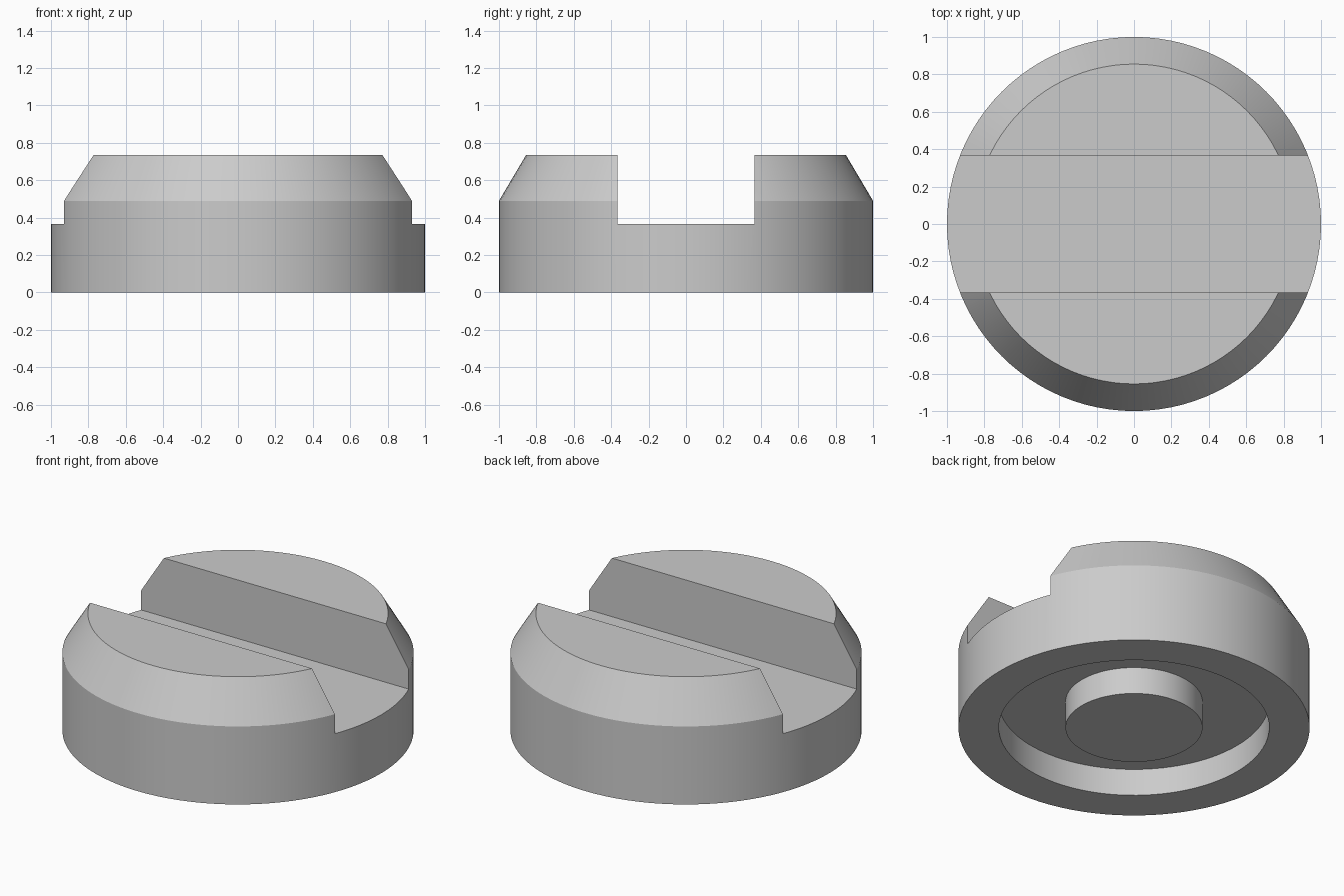
import bpy
import bmesh
import math

default_cube = bpy.data.objects.get("Cube")
if default_cube:
    bpy.data.objects.remove(default_cube, do_unlink=True)

HEIGHT = 0.735
SLOT = 0.367          # half width of the slot and height of its floor
SEGMENTS = 96

grey = bpy.data.materials.new("plain grey")
grey.use_nodes = True
colour = (0.6, 0.6, 0.6, 1)
grey.diffuse_color = colour
grey.node_tree.nodes["Principled BSDF"].inputs["Base Color"].default_value = colour


def make_object(name, bm):
    bmesh.ops.recalc_face_normals(bm, faces=bm.faces)
    mesh = bpy.data.meshes.new(name)
    bm.to_mesh(mesh)
    bm.free()
    obj = bpy.data.objects.new(name, mesh)
    bpy.context.collection.objects.link(obj)
    mesh.materials.append(grey)
    return obj


def lathe(name, profile):
    bm = bmesh.new()
    verts = [bm.verts.new((r, 0, z)) for r, z in profile]
    edges = [bm.edges.new(pair) for pair in zip(verts, verts[1:])]
    bmesh.ops.spin(bm, geom=verts + edges, cent=(0, 0, 0), axis=(0, 0, 1),
                   angle=math.tau, steps=SEGMENTS, use_merge=True)
    bmesh.ops.remove_doubles(bm, verts=bm.verts, dist=0.0001)
    return make_object(name, bm)


# Round body: central post, ring recess underneath, wall and bevelled top
body = lathe("slotted_cap", [
    (0, 0), (0.39, 0), (0.39, 0.17), (0.77, 0.17), (0.77, 0),
    (1, 0), (1, 0.49), (0.855, HEIGHT), (0, HEIGHT)])

# Straight slot across the top
bm = bmesh.new()
bmesh.ops.create_cube(bm, size=1)
bmesh.ops.scale(bm, vec=(3, 2 * SLOT, 1), verts=bm.verts)
bmesh.ops.translate(bm, vec=(0, 0, SLOT + 0.5), verts=bm.verts)
cutter = make_object("slot_cutter", bm)
cutter.hide_render = True

cut = body.modifiers.new("slot", "BOOLEAN")
cut.operation = "DIFFERENCE"
cut.solver = "EXACT"
cut.object = cutter

bpy.ops.object.select_all(action="DESELECT")
body.select_set(True)
bpy.context.view_layer.objects.active = body
bpy.ops.object.modifier_apply(modifier=cut.name)
bpy.data.objects.remove(cutter, do_unlink=True)
bpy.ops.object.shade_smooth_by_angle(angle=math.radians(20))
